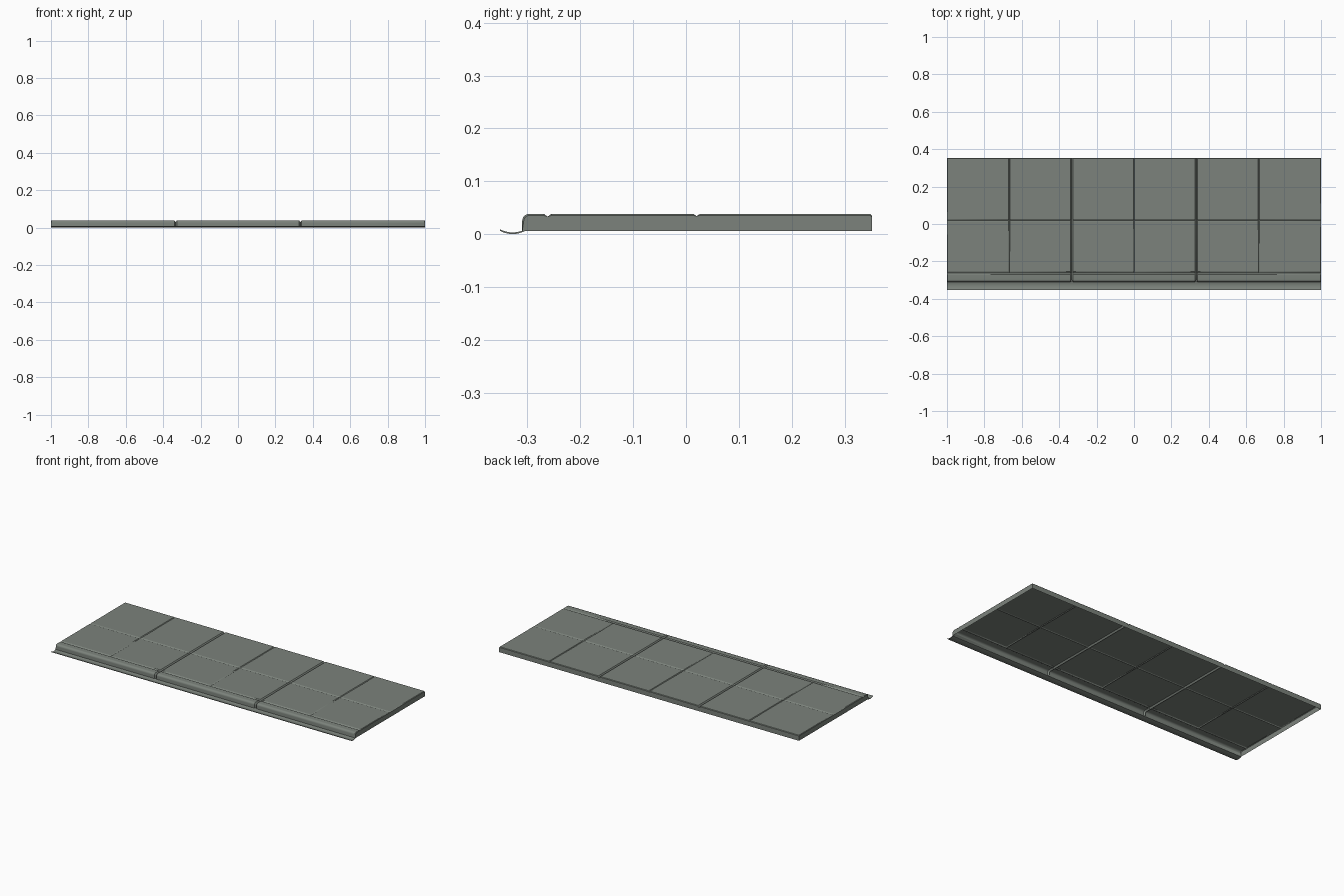
import bpy, bmesh, math

if "Cube" in bpy.data.objects:
    bpy.data.objects.remove(bpy.data.objects["Cube"])

concrete = bpy.data.materials.new("grey_green_concrete")
concrete.diffuse_color = (0.20, 0.225, 0.20, 1)
concrete.use_nodes = True
concrete.node_tree.nodes["Principled BSDF"].inputs["Base Color"].default_value = concrete.diffuse_color

TOP, BASE, BACK = 0.038, 0.006, 0.352
WIDE = [(-1/3, 0.007, 0.009), (1/3, 0.007, 0.009)]          # centre, half width, depth
THIN = [(c, 0.004, 0.004) for c in (-2/3, 0, 2/3)]
CROSS = [(-0.262, 0.007, 0.005), (0.02, 0.006, 0.004)]


def dip(v, grooves):
    """Depth of the V grooves at coordinate v."""
    return max([0] + [d * max(0, 1 - abs(v - c) / w) for c, w, d in grooves])


def finish(bm, name):
    bmesh.ops.remove_doubles(bm, verts=bm.verts, dist=1e-6)
    me = bpy.data.meshes.new(name)
    bm.to_mesh(me)
    bm.free()
    ob = bpy.data.objects.new(name, me)
    bpy.context.collection.objects.link(ob)
    me.materials.append(concrete)
    bpy.context.view_layer.objects.active = ob
    ob.select_set(True)
    bpy.ops.object.shade_smooth_by_angle(angle=math.radians(28))
    ob.select_set(False)


def lattice(bm, rows):
    """Skin rows of points with quads."""
    vs = [[bm.verts.new(p) for p in r] for r in rows]
    for a, b in zip(vs, vs[1:]):
        for i in range(len(a) - 1):
            bm.faces.new((a[i], b[i], b[i + 1], a[i + 1]))


# Cross-section of the pavement: y, z and outward normal, curb face first
R = 0.013
section = [(-0.310, BASE, -1, 0)]
for i in range(7):
    a = math.pi / 2 * i / 6
    section.append((-0.310 + R * (1 - math.cos(a)), TOP - R * (1 - math.sin(a)),
                    -math.cos(a), math.sin(a)))
for c, w, d in CROSS:
    section += [(y, TOP, 0, 1) for y in (c - w, c, c + w)]
section += [(BACK - 0.003, TOP, 0, 1), (BACK, TOP - 0.003, 0, 1)]

xs = [-1, -0.997, 0.997, 1]
for c, w, d in WIDE + THIN:
    xs += [c - w, c, c + w]
xs.sort()

# Paving shell: grooved top, rounded curb, open underneath
bm = bmesh.new()
rows = []
for x in xs:
    row = []
    for y, z, ny, nz in section:
        depth = dip(x, WIDE)
        if y > -0.263:
            depth = max(depth, dip(x, THIN))
        depth = max(depth, dip(y, CROSS), 0.003 if abs(x) == 1 else 0)
        if z == BASE:
            row.append((x, y + (0 if abs(x) == 1 else depth), z))
        else:
            row.append((x, y - ny * depth, z - nz * depth))
    row.append((x, BACK, BASE))          # back wall
    rows.append(row)
lattice(bm, rows)
# End walls
for row in (rows[0], rows[-1]):
    edge = row[1:-1]
    lattice(bm, [edge, [(x, y, BASE) for x, y, z in edge]])
    x, y, z = row[1]
    bm.faces.new([bm.verts.new(p) for p in (row[0], row[1], (x, y, BASE))])
bmesh.ops.remove_doubles(bm, verts=bm.verts, dist=1e-6)
bmesh.ops.recalc_face_normals(bm, faces=bm.faces)
if sum(f.normal.z * f.calc_area() for f in bm.faces) < 0:
    bmesh.ops.reverse_faces(bm, faces=bm.faces)
finish(bm, "paving_and_curb")

# Shallow dished gutter strip in front of the curb
bm = bmesh.new()
ys = [-0.352 + 0.046 * i / 10 for i in range(11)]
dish = [0.003 + 0.006 * ((y + 0.328) / 0.024) ** 2 for y in ys]
loop = [(y, z) for y, z in zip(ys, dish)]
loop += [(y, z - 0.003) for y, z in reversed(loop)]
loop.append(loop[0])
lattice(bm, [[(x, y, z) for y, z in loop] for x in (-1, 1)])
for x in (-1, 1):
    for i in range(10):
        bm.faces.new([bm.verts.new((x, y, z)) for y, z in
                      (loop[i], loop[i + 1], loop[20 - i], loop[21 - i])])
bmesh.ops.remove_doubles(bm, verts=bm.verts, dist=1e-6)
bmesh.ops.recalc_face_normals(bm, faces=bm.faces)
finish(bm, "gutter")
